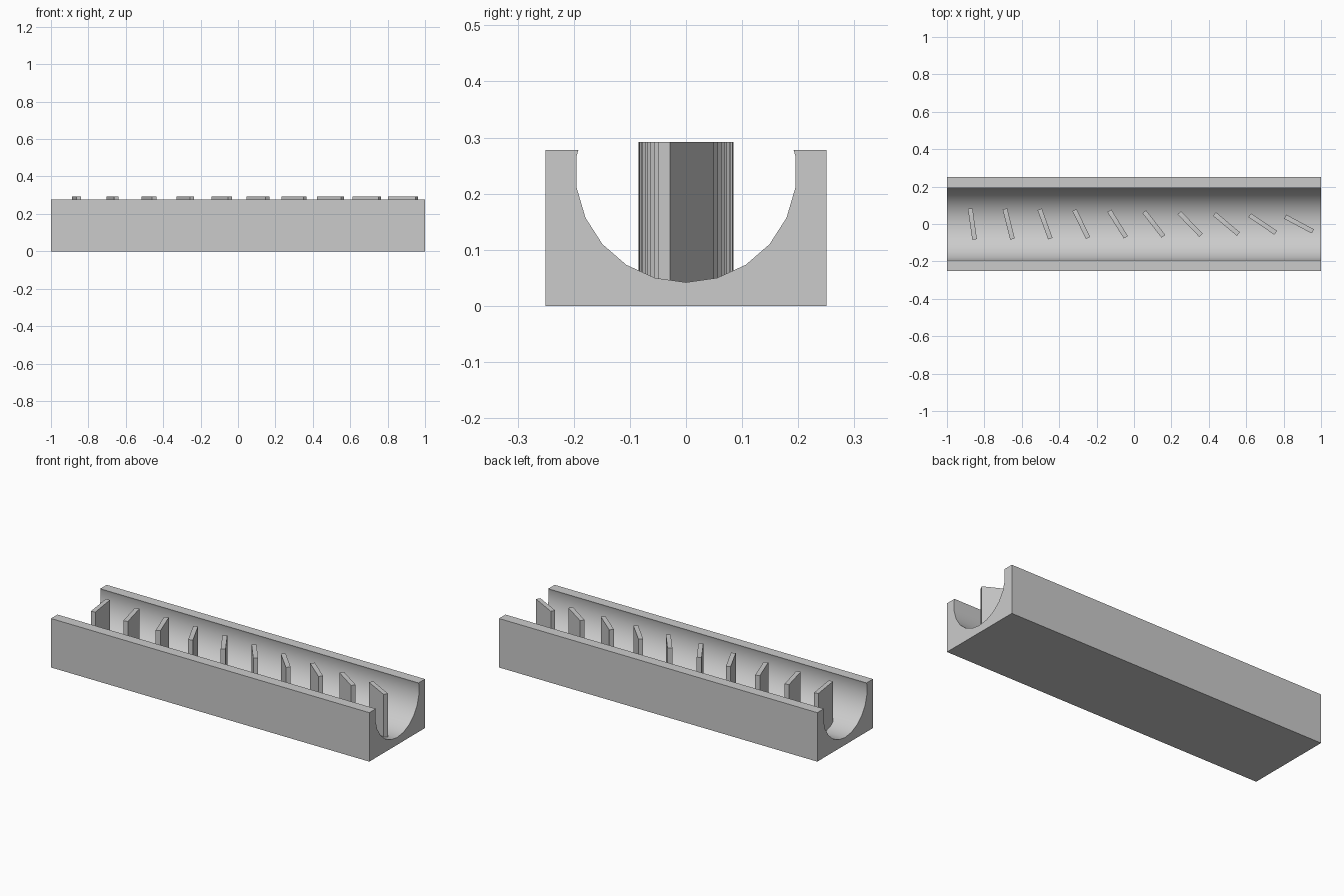
import bpy, bmesh
from math import sin, cos, pi, radians

cube = bpy.data.objects.get("Cube")
if cube:
    bpy.data.objects.remove(cube, do_unlink=True)

LENGTH, HALF_WIDTH, HEIGHT = 2.0, 0.25, 0.278
BORE_R, BORE_Z, BORE_SIDES = 0.197, 0.239, 22

grey = bpy.data.materials.new("plain grey")
grey.use_nodes = True
colour = (0.6, 0.6, 0.6, 1)
grey.diffuse_color = colour
grey.node_tree.nodes["Principled BSDF"].inputs["Base Color"].default_value = colour


def add_object(name, bm):
    bmesh.ops.recalc_face_normals(bm, faces=bm.faces)
    mesh = bpy.data.meshes.new(name)
    bm.to_mesh(mesh)
    bm.free()
    mesh.materials.append(grey)
    obj = bpy.data.objects.new(name, mesh)
    bpy.context.collection.objects.link(obj)
    return obj


def bore_point(i):
    a = 2 * pi * i / BORE_SIDES
    return BORE_R * sin(a), BORE_Z - BORE_R * cos(a)


# Trough: block profile with a round bore open at the top, run along x
(y6, z6), (y7, z7) = bore_point(6), bore_point(7)
lip = y6 + (y7 - y6) * (HEIGHT - z6) / (z7 - z6)
profile = [(-HALF_WIDTH, HEIGHT), (-HALF_WIDTH, 0), (HALF_WIDTH, 0), (HALF_WIDTH, HEIGHT), (lip, HEIGHT)]
profile += [bore_point(i) for i in range(6, -7, -1)] + [(-lip, HEIGHT)]

bm = bmesh.new()
end = bm.faces.new([bm.verts.new((-LENGTH / 2, y, z)) for y, z in profile])
run = bmesh.ops.extrude_face_region(bm, geom=[end], use_keep_orig=True)
bmesh.ops.translate(bm, vec=(LENGTH, 0, 0),
                    verts=[v for v in run["geom"] if isinstance(v, bmesh.types.BMVert)])
trough = add_object("trough", bm)
bpy.context.view_layer.objects.active = trough
trough.select_set(True)
bpy.ops.object.shade_smooth_by_angle(angle=radians(25))
trough.select_set(False)

# Fins: ten upright plates, each turned a little further than the last
FIN_BASE, FIN_TOP = 0.035, 0.292
for i in range(10):
    bm = bmesh.new()
    bmesh.ops.create_cube(bm, size=1)
    bmesh.ops.scale(bm, vec=(0.025, 0.167, FIN_TOP - FIN_BASE), verts=bm.verts)
    fin = add_object(f"fin_{i + 1}", bm)
    fin.location = (-0.864 + 0.194 * i, 0, (FIN_BASE + FIN_TOP) / 2)
    fin.rotation_euler.z = radians(8 + 6 * i)
